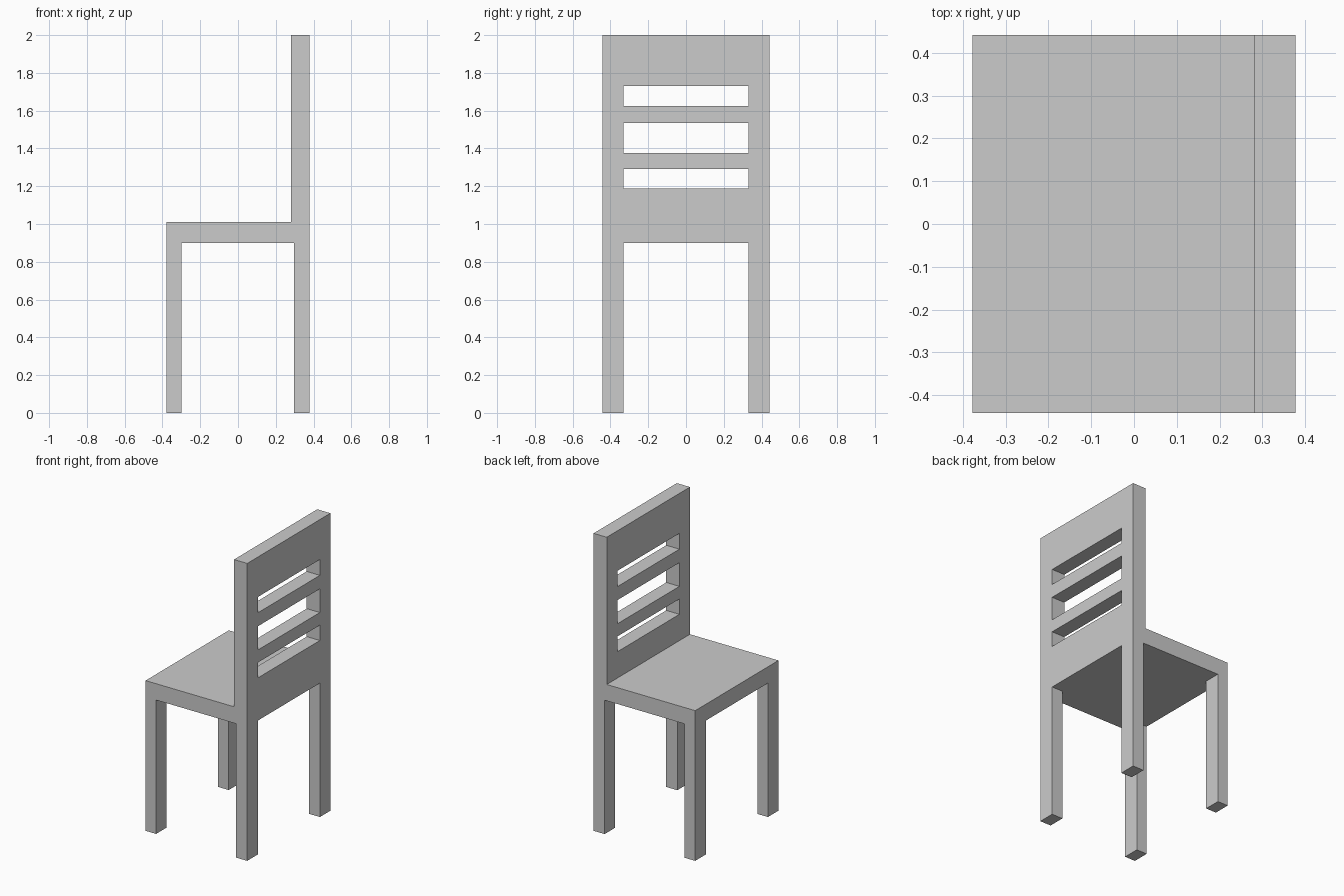
import bpy
import bmesh
from mathutils import Vector

if "Cube" in bpy.data.objects:
    bpy.data.objects.remove(bpy.data.objects["Cube"])

HALF_X, HALF_Y, HEIGHT = 0.378, 0.442, 2.0
SEAT_BOTTOM, SEAT_TOP = 0.90, 1.01
INNER_Y = 0.33                      # inner faces of legs and back posts
SLOTS = [(1.187, 1.29), (1.375, 1.534), (1.625, 1.731)]


def add_object(name, bm):
    bmesh.ops.recalc_face_normals(bm, faces=bm.faces)
    mesh = bpy.data.meshes.new(name)
    bm.to_mesh(mesh)
    bm.free()
    obj = bpy.data.objects.new(name, mesh)
    bpy.context.collection.objects.link(obj)
    return obj


def add_box(bm, low, high):
    low, high = Vector(low), Vector(high)
    size, centre = high - low, (low + high) / 2
    verts = bmesh.ops.create_cube(bm, size=1)["verts"]
    for v in verts:
        v.co = Vector(a * b for a, b in zip(v.co, size)) + centre


# Chair body: side profile (x, z) extruded across the width
profile = [
    (-HALF_X, 0), (-0.30, 0), (-0.30, SEAT_BOTTOM), (0.296, SEAT_BOTTOM),
    (0.296, 0), (HALF_X, 0), (HALF_X, HEIGHT), (0.28, HEIGHT),
    (0.28, SEAT_TOP), (-HALF_X, SEAT_TOP),
]
bm = bmesh.new()
side = bm.faces.new([bm.verts.new((x, -HALF_Y, z)) for x, z in profile])
extruded = bmesh.ops.extrude_face_region(bm, geom=[side], use_keep_orig=True)["geom"]
bmesh.ops.translate(bm, vec=(0, 2 * HALF_Y, 0),
                    verts=[g for g in extruded if isinstance(g, bmesh.types.BMVert)])
chair = add_object("chair_frame", bm)

# Cutter: gap between left and right legs, plus the backrest slots
bm = bmesh.new()
for bottom, top in [(-0.1, SEAT_BOTTOM)] + SLOTS:
    add_box(bm, (-0.6, -INNER_Y, bottom), (0.6, INNER_Y, top))
cutter = add_object("gap_and_slot_cutter", bm)
cutter.hide_render = True
cutter.display_type = 'WIRE'

cut = chair.modifiers.new("gaps_and_slots", 'BOOLEAN')
cut.operation = 'DIFFERENCE'
cut.solver = 'EXACT'
cut.object = cutter
